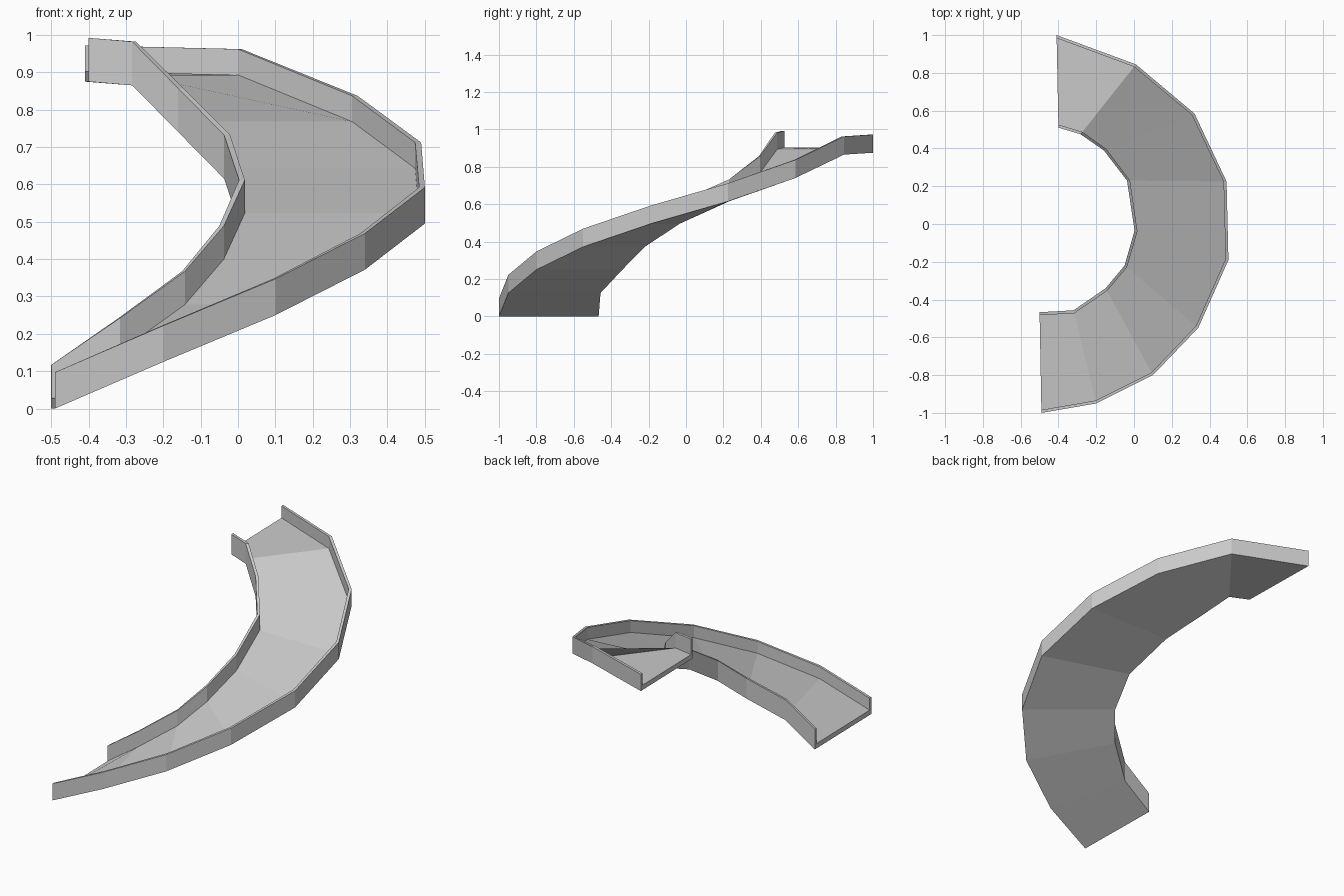
import bpy, bmesh
from mathutils import Vector

if "Cube" in bpy.data.objects:
    bpy.data.objects.remove(bpy.data.objects["Cube"])

# Stations from the low end to the high end: outer edge, inner edge, underside height
outer = [(-.49, -1), (-.20, -.95), (.10, -.80), (.34, -.55), (.50, -.19),
         (.49, .225), (.32, .585), (.01, .845), (-.41, 1)]
inner = [(-.50, -.467), (-.32, -.457), (-.15, -.34), (-.05, -.22), (.003, -.035),
         (-.037, .23), (-.16, .39), (-.283, .475), (-.40, .51)]
heights = [0, .125, .25, .372, .495, .615, .74, .865, .875]

WALL, FLOOR = .016, .028          # wall and floor thickness
OUTER_H, INNER_H = .097, .117     # wall heights above the underside


def section(o, i, z):
    """U-shaped cross-section of the chute at one station."""
    o, i = Vector(o), Vector(i)
    d = (i - o).normalized() * WALL
    pts = [(o, 0), (o, OUTER_H), (o + d, OUTER_H), (o + d, FLOOR),
           (i - d, FLOOR), (i - d, INNER_H), (i, INNER_H), (i, 0)]
    return [(p.x, p.y, z + h) for p, h in pts]


# Curved chute: loft the sections and cap both ends
bm = bmesh.new()
rings = [[bm.verts.new(p) for p in section(*s)] for s in zip(outer, inner, heights)]
for a, b in zip(rings, rings[1:]):
    for k in range(8):
        n = (k + 1) % 8
        bm.faces.new((a[k], a[n], b[n], b[k]))
for r in (rings[0], rings[-1]):
    for quad in ((0, 1, 2, 3), (0, 3, 4, 7), (4, 5, 6, 7)):
        bm.faces.new([r[k] for k in quad])
bmesh.ops.recalc_face_normals(bm, faces=bm.faces)

mesh = bpy.data.meshes.new("curved_slide_chute")
bm.to_mesh(mesh)
bm.free()
bpy.context.collection.objects.link(bpy.data.objects.new("curved_slide_chute", mesh))
